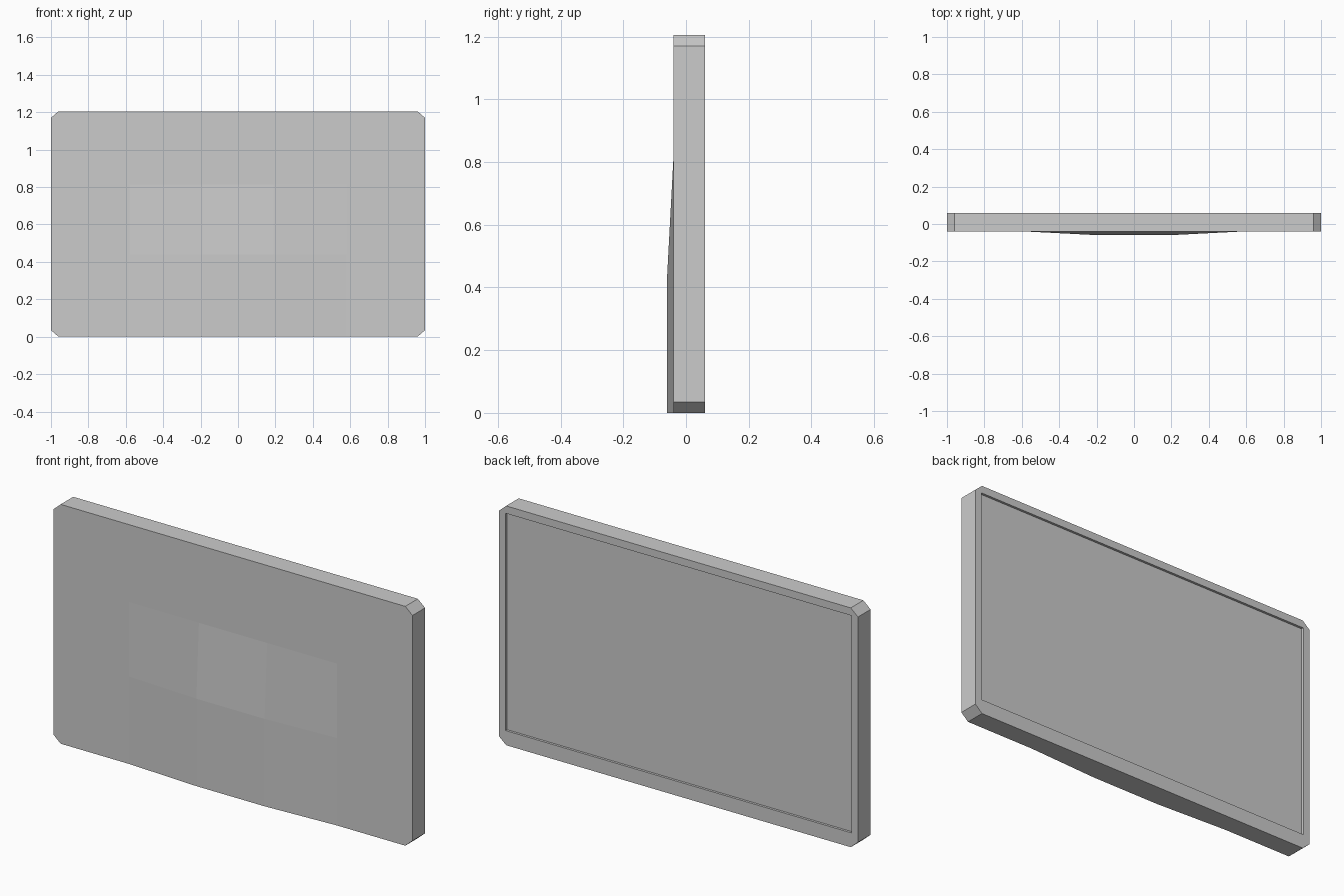
import bpy, bmesh

if "Cube" in bpy.data.objects:
    bpy.data.objects.remove(bpy.data.objects["Cube"])

XS = [-1, -0.96, -0.58, -0.19, 0.19, 0.58, 0.96, 1]
ZS = [0, 0.035, 0.44, 0.815, 1.17, 1.205]
FRONT, BACK, BULGE = -0.04, 0.06, -0.06


def finish(bm, name):
    bmesh.ops.recalc_face_normals(bm, faces=bm.faces)
    mesh = bpy.data.meshes.new(name)
    bm.to_mesh(mesh)
    bm.free()
    obj = bpy.data.objects.new(name, mesh)
    bpy.context.collection.objects.link(obj)
    return obj


# Casing: front grid with clipped corners and a shallow bulge low in the middle
bm = bmesh.new()
grid = {}
for i, x in enumerate(XS):
    for j, z in enumerate(ZS):
        if abs(x) == 1 and j in (0, len(ZS) - 1):
            continue
        y = BULGE if abs(x) < 0.3 and z < 0.5 else FRONT
        grid[i, j] = bm.verts.new((x, y, z))
for i in range(len(XS) - 1):
    for j in range(len(ZS) - 1):
        keys = [(i, j), (i + 1, j), (i + 1, j + 1), (i, j + 1)]
        bm.faces.new([grid[k] for k in keys if k in grid])

# Extrude to a flat back and merge its coplanar faces
ext = bmesh.ops.extrude_face_region(bm, geom=bm.faces[:], use_keep_orig=True)["geom"]
for v in ext:
    if isinstance(v, bmesh.types.BMVert):
        v.co.y = BACK
back = [f for f in ext if isinstance(f, bmesh.types.BMFace)]
bmesh.ops.dissolve_faces(bm, faces=back)
casing = finish(bm, "casing")

# Shallow screen recess in the back
bm = bmesh.new()
bmesh.ops.create_cube(bm, size=1)
for v in bm.verts:
    v.co.x = 0.963 if v.co.x > 0 else -0.963
    v.co.y = 0.2 if v.co.y > 0 else BACK - 0.012
    v.co.z = 1.167 if v.co.z > 0 else 0.073
cutter = finish(bm, "recess_cutter")
cutter.hide_render = True
cutter.hide_set(True)

cut = casing.modifiers.new("screen_recess", 'BOOLEAN')
cut.operation = 'DIFFERENCE'
cut.solver = 'EXACT'
cut.object = cutter
